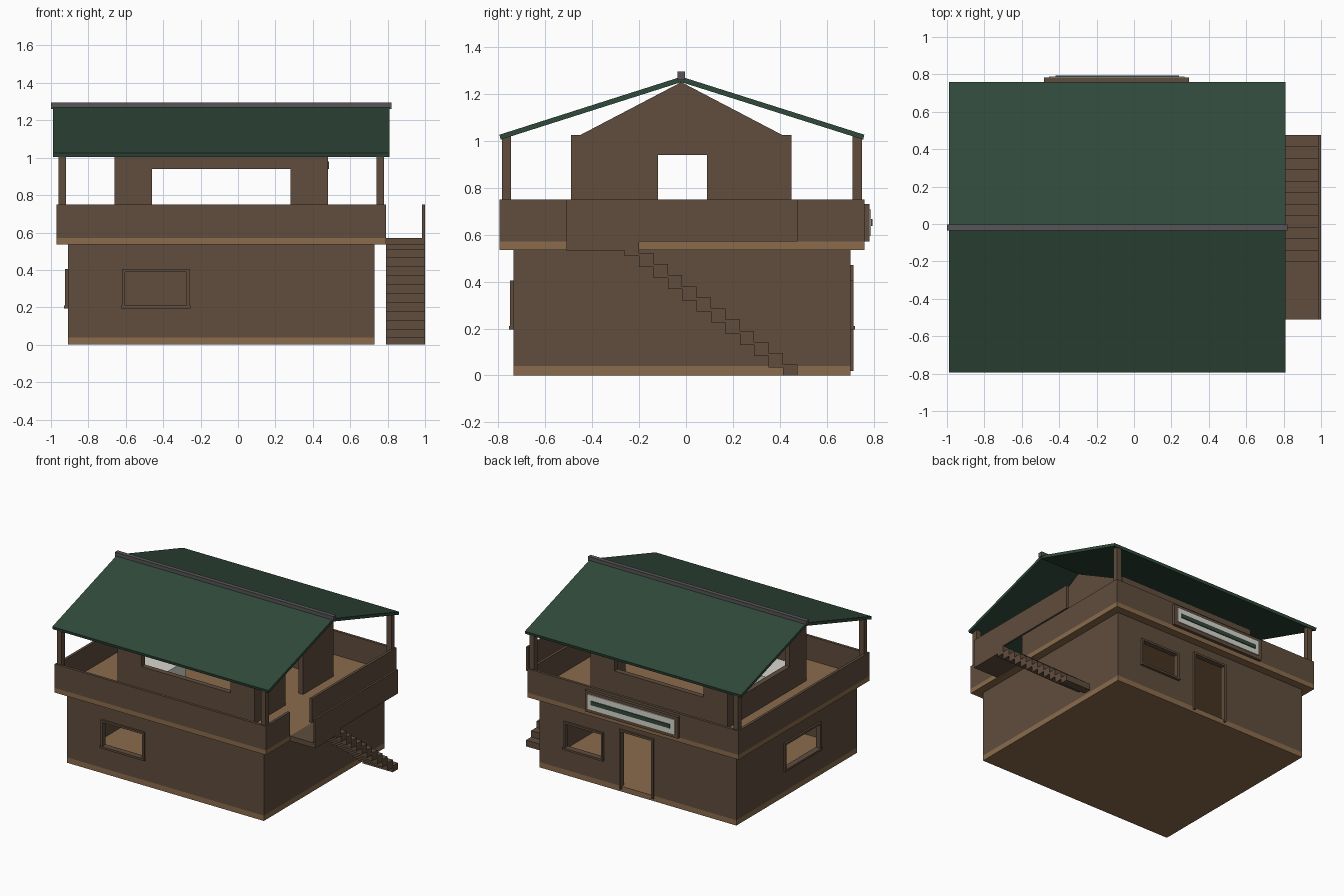
import bpy, bmesh

cube = bpy.data.objects.get("Cube")
if cube:
    bpy.data.objects.remove(cube, do_unlink=True)


def material(name, rgb):
    m = bpy.data.materials.new(name)
    m.use_nodes = True
    m.diffuse_color = (*rgb, 1)
    m.node_tree.nodes["Principled BSDF"].inputs["Base Color"].default_value = (*rgb, 1)
    return m


BROWN = material("brown timber", (0.115, 0.075, 0.047))
TAN = material("tan floor wood", (0.255, 0.148, 0.072))
GREEN = material("dark green roof", (0.030, 0.067, 0.043))
GREY = material("grey ridge", (0.095, 0.090, 0.095))
WHITE = material("off white", (0.68, 0.67, 0.62))


def finish(name, bm, mat):
    bmesh.ops.recalc_face_normals(bm, faces=bm.faces)
    me = bpy.data.meshes.new(name)
    bm.to_mesh(me)
    bm.free()
    me.materials.append(mat)
    ob = bpy.data.objects.new(name, me)
    bpy.context.collection.objects.link(ob)
    return ob


def boxes(name, mat, *items):
    """One object from boxes given as (x0, x1, y0, y1, z0, z1)."""
    bm = bmesh.new()
    for b in items:
        verts = bmesh.ops.create_cube(bm, size=1)["verts"]
        for v in verts:
            v.co = [b[2 * i] if v.co[i] < 0 else b[2 * i + 1] for i in range(3)]
    return finish(name, bm, mat)


def extrude_x(name, mat, profile, x0, x1):
    """Closed y-z profile swept along x."""
    bm = bmesh.new()
    face = bm.faces.new([bm.verts.new((x0, y, z)) for y, z in profile])
    out = bmesh.ops.extrude_face_region(bm, geom=[face])["geom"]
    for v in out:
        if isinstance(v, bmesh.types.BMVert):
            v.co.x = x1
    return finish(name, bm, mat)


def place(along_x, a0, a1, p0, p1, z0, z1):
    p0, p1 = sorted((p0, p1))
    return (a0, a1, p0, p1, z0, z1) if along_x else (p0, p1, a0, a1, z0, z1)


def wall(name, along_x, a0, a1, outer, inner, z0, z1, openings=()):
    """Straight wall with rectangular openings (start, end, sill, head)."""
    parts, start = [], a0
    for o0, o1, sill, head in openings:
        parts.append((start, o0, z0, z1))
        if sill > z0:
            parts.append((o0, o1, z0, sill))
        parts.append((o0, o1, head, z1))
        start = o1
    parts.append((start, a1, z0, z1))
    boxes(name, BROWN, *[place(along_x, p[0], p[1], outer, inner, p[2], p[3]) for p in parts])


def frame(name, along_x, opening, face, out, sill=True):
    """Trim around an opening on the outside of a wall."""
    a0, a1, z0, z1 = opening
    t, back = 0.015, face - out * 0.02
    front = face + out * 0.014
    parts = [(a0 - t, a0, front, z0, z1), (a1, a1 + t, front, z0, z1),
             (a0 - t, a1 + t, front, z1, z1 + t)]
    if sill:
        parts.append((a0 - 0.02, a1 + 0.02, face + out * 0.02, z0 - t, z0))
    boxes(name, BROWN, *[place(along_x, p[0], p[1], back, p[2], p[3], p[4]) for p in parts])


# Lower storey
L, R, F, B, T = -0.91, 0.73, -0.735, 0.70, 0.025
FLOOR, DECK = 0.04, 0.57
boxes("ground_floor", TAN, (L, R, F, B, 0, FLOOR))
front_win = (-0.605, -0.275, 0.21, 0.39)
back_win = (0.21, 0.51, 0.21, 0.39)
left_win = (-0.28, 0.125, 0.21, 0.39)
back_door = (-0.21, 0.045, FLOOR, 0.455)
wall("lower_front_wall", True, L, R, F, F + T, FLOOR, 0.535, [front_win])
wall("lower_back_wall", True, L, R, B, B - T, FLOOR, 0.535, [back_door, back_win])
wall("lower_west_wall", False, F + T, B - T, L, L + T, FLOOR, 0.535, [left_win])
wall("lower_east_wall", False, F + T, B - T, R, R - T, FLOOR, 0.535)
frame("front_window_frame", True, front_win, F, -1)
frame("back_window_frame", True, back_win, B, 1)
frame("west_window_frame", False, left_win, L, -1)
frame("back_door_frame", True, (-0.21, 0.045, 0.02, 0.455), B, 1, sill=False)

# Balcony deck, parapet and corner posts
DL, DR, DF, DB, P, TOP = -0.97, 0.79, -0.795, 0.76, 0.02, 0.75
boxes("balcony_deck", TAN, (DL, DR, DF, DB, 0.535, DECK))
boxes("balcony_parapet", BROWN,
      (DL, DR, DF, DF + P, DECK, TOP), (DL, DR, DB - P, DB, DECK, TOP),
      (DL, DL + P, DF + P, DB - P, DECK, TOP),
      (DR - P, DR, DF + P, -0.51, DECK, TOP),
      (DR - P, DR, -0.25, DB - P, DECK, TOP))
boxes("roof_posts", BROWN, *[(x, x + 0.04, y, y + 0.04, DECK, 1.022)
                             for x in (-0.96, 0.74) for y in (-0.785, 0.71)])

# Upper cabin with gable ends
CL, CR, CF, CB, C, EAVE = -0.66, 0.48, -0.49, 0.45, 0.04, 1.025
wide = (-0.46, 0.28, TOP, 0.94)
wall("cabin_front_wall", True, CL, CR, CF, CF + C, DECK, EAVE, [wide])
wall("cabin_back_wall", True, CL, CR, CB, CB - C, DECK, EAVE, [wide])
wall("cabin_west_wall", False, CF + C, CB - C, CL, CL + C, DECK, EAVE, [(-0.29, 0.25, TOP, 0.94)])
wall("cabin_east_wall", False, CF + C, CB - C, CR, CR - C, DECK, EAVE, [(-0.12, 0.09, DECK, 0.94)])
boxes("cabin_door_lintel", BROWN, (CR - 0.02, CR + 0.006, -0.12, 0.09, 0.94, 0.98))
for side, x in (("west", CL), ("east", CR - C)):
    extrude_x(side + "_gable", BROWN, [(CF + C, EAVE), (CB - C, EAVE), (-0.02, 1.25)], x, x + C)
boxes("cabin_table", WHITE, (-0.61, -0.33, -0.44, -0.15, DECK, 0.70))

# Roof slopes and ridge
extrude_x("roof", GREEN, [(-0.795, 1.026), (-0.02, 1.273), (0.76, 1.026),
                          (0.755, 1.005), (-0.02, 1.25), (-0.79, 1.005)], -0.99, 0.81)
boxes("roof_ridge", GREY, (-1.0, 0.82, -0.036, -0.004, 1.26, 1.295))

# Outside stair, landing and guard rail
RISE, RUN = DECK / 12, 0.0614
boxes("stair_landing", BROWN, (DR, 1.0, -0.51, -0.2, 0.533, DECK))
boxes("stair_steps", BROWN, *[(DR, 1.0, 0.475 - RUN * (i + 1), 0.475 - RUN * i,
                               max(0, RISE * (i + 1) - 0.06), RISE * (i + 1))
                              for i in range(12)])
boxes("stair_rail", BROWN, (0.985, 1.0, -0.51, 0.475, DECK, TOP))

# Sign board on the back parapet
boxes("sign_board", BROWN, (-0.48, 0.295, DB, 0.782, DECK, 0.73))
boxes("sign_panel", WHITE, (-0.455, 0.27, 0.782, 0.789, 0.597, 0.708))
boxes("sign_stripe", GREEN, (-0.42, 0.24, 0.789, 0.795, 0.636, 0.666))
